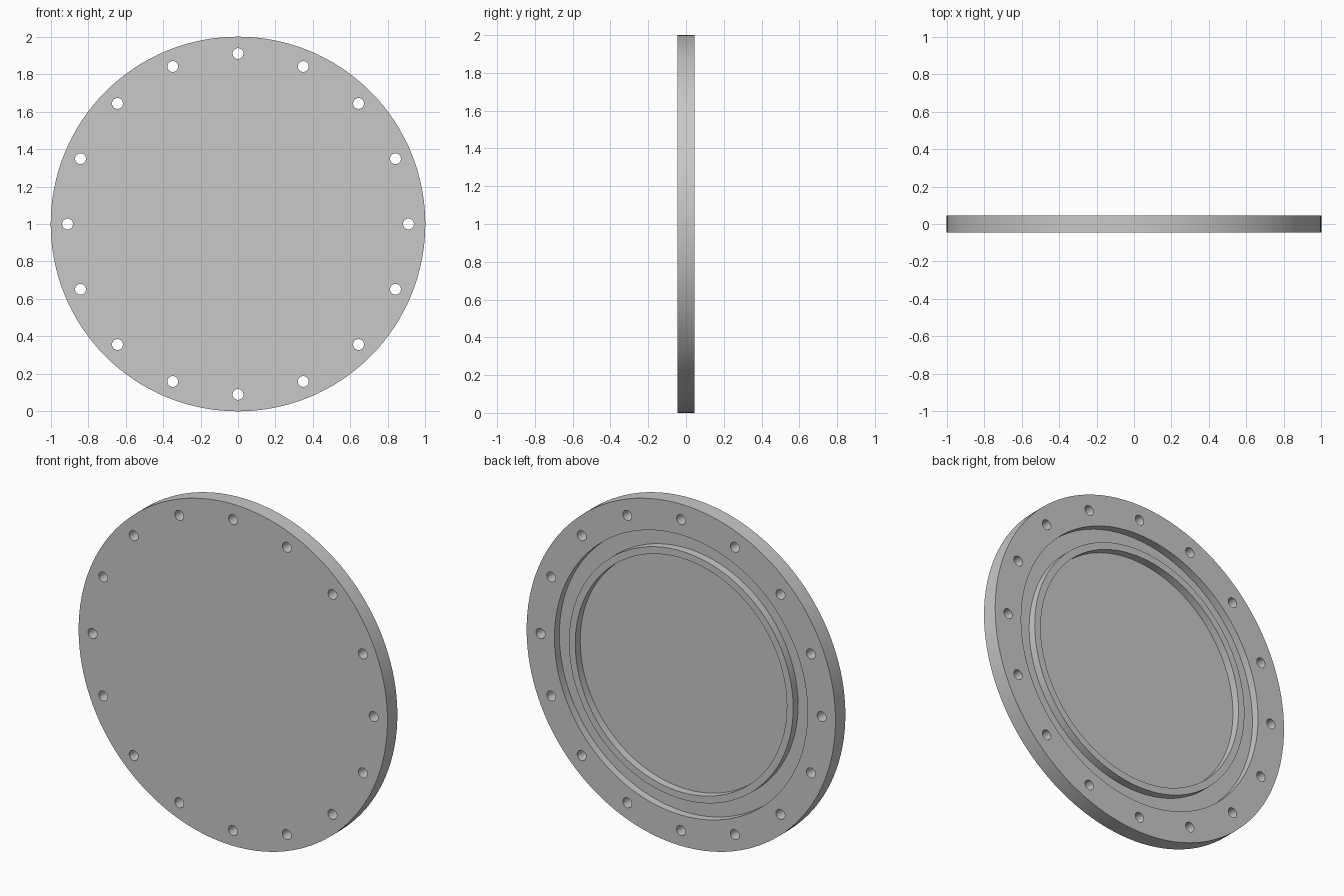
import bpy, bmesh, math
from mathutils import Matrix, Vector

if "Cube" in bpy.data.objects:
    bpy.data.objects.remove(bpy.data.objects["Cube"], do_unlink=True)

HALF = 0.046          # half thickness of the plate
FLOOR = 0.0           # level of the recesses in the back face
SEGMENTS = 128
HOLES = 16
CENTRE = Vector((0, 0, 1))

grey = bpy.data.materials.new("plain_grey")
grey.use_nodes = True
colour = (0.58, 0.58, 0.58, 1)
grey.diffuse_color = colour
grey.node_tree.nodes["Principled BSDF"].inputs["Base Color"].default_value = colour


def make_object(name, bm):
    bmesh.ops.recalc_face_normals(bm, faces=bm.faces)
    mesh = bpy.data.meshes.new(name)
    bm.to_mesh(mesh)
    bm.free()
    obj = bpy.data.objects.new(name, mesh)
    obj.data.materials.append(grey)
    bpy.context.collection.objects.link(obj)
    return obj


# Plate: (radius, y) profile turned about the y axis, with groove, ridge and inner recess
profile = [(0.685, FLOOR), (0.685, HALF), (0.726, HALF), (0.726, FLOOR),
           (0.82, FLOOR), (0.82, HALF), (1.0, HALF), (1.0, -HALF)]
bm = bmesh.new()
verts = [bm.verts.new((r, y, 1)) for r, y in profile]
edges = [bm.edges.new(pair) for pair in zip(verts, verts[1:])]
bmesh.ops.spin(bm, geom=verts + edges, cent=CENTRE, axis=(0, 1, 0),
               angle=math.tau, steps=SEGMENTS, use_merge=True)
bmesh.ops.remove_doubles(bm, verts=bm.verts, dist=0.0001)
# Close the front face and the floor of the inner recess
bmesh.ops.holes_fill(bm, edges=[e for e in bm.edges if e.is_boundary], sides=0)
plate = make_object("cover_plate", bm)

# Bolt holes: a circle of cutters through the rim
bm = bmesh.new()
for i in range(HOLES):
    a = math.tau * i / HOLES
    place = Matrix.Translation(CENTRE + 0.91 * Vector((math.cos(a), 0, math.sin(a))))
    bmesh.ops.create_cone(bm, cap_ends=True, segments=32, radius1=0.029, radius2=0.029,
                          depth=0.3, matrix=place @ Matrix.Rotation(math.pi / 2, 4, 'X'))
cutter = make_object("bolt_hole_cutter", bm)
cutter.hide_render = True

cut = plate.modifiers.new("bolt_holes", 'BOOLEAN')
cut.operation = 'DIFFERENCE'
cut.solver = 'EXACT'
cut.object = cutter

bpy.ops.object.select_all(action='DESELECT')
plate.select_set(True)
bpy.context.view_layer.objects.active = plate
bpy.ops.object.modifier_apply(modifier=cut.name)
bpy.data.objects.remove(cutter, do_unlink=True)
bpy.ops.object.shade_smooth_by_angle(angle=math.radians(30))
